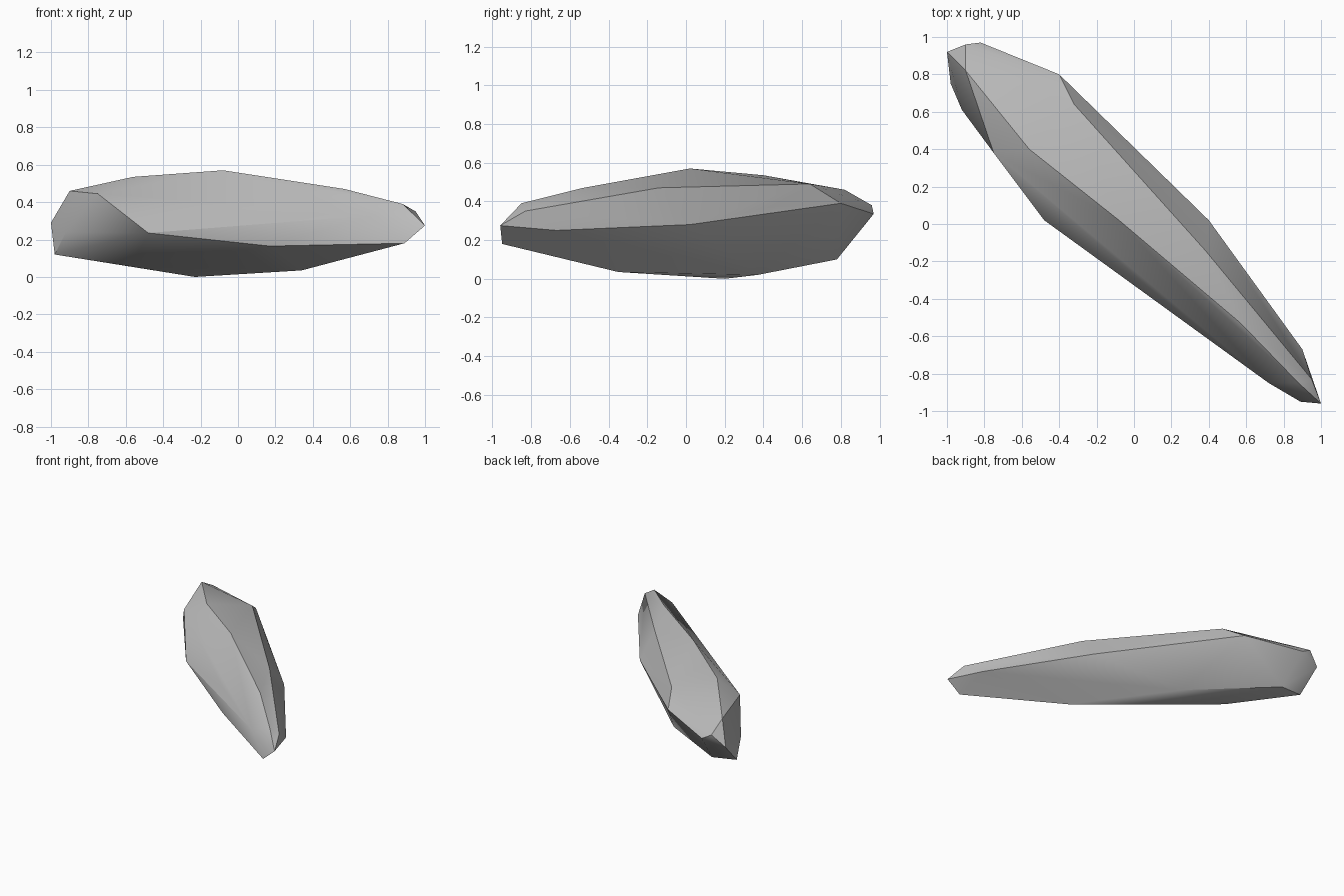
import bpy
import bmesh
import math
from mathutils import Vector

# Remove the default cube if the scene has one
default_cube = bpy.data.objects.get("Cube")
if default_cube:
    bpy.data.objects.remove(default_cube, do_unlink=True)


def make_material(name, value):
    """Plain grey stone colour for viewport and render."""
    material = bpy.data.materials.new(name)
    material.use_nodes = True
    colour = (value, value, value, 1)
    material.diffuse_color = colour
    shader = next(n for n in material.node_tree.nodes if n.type == "BSDF_PRINCIPLED")
    shader.inputs["Base Color"].default_value = colour
    return material


def build_chiselled_stone(name, ridges, material, crease_angle):
    """Wrap a faceted skin around the ridge lines of a stone."""
    bm = bmesh.new()
    for ridge in ridges.values():
        for corner in ridge:
            bm.verts.new(Vector(corner))
    hull = bmesh.ops.convex_hull(bm, input=bm.verts)
    unused = hull["geom_interior"] + hull["geom_unused"]
    loose = {v for v in unused if isinstance(v, bmesh.types.BMVert)}
    bmesh.ops.delete(bm, geom=list(loose), context="VERTS")
    bmesh.ops.recalc_face_normals(bm, faces=bm.faces)

    mesh = bpy.data.meshes.new(name)
    bm.to_mesh(mesh)
    bm.free()
    mesh.materials.append(material)
    stone = bpy.data.objects.new(name, mesh)
    bpy.context.collection.objects.link(stone)

    # Soft shading over shallow creases, crisp chiselled edges elsewhere
    bpy.ops.object.select_all(action="DESELECT")
    stone.select_set(True)
    bpy.context.view_layer.objects.active = stone
    bpy.ops.object.shade_smooth_by_angle(angle=math.radians(crease_angle))
    return stone


# Ridge lines, each running from the blunt end to the pointed end
stone_ridges = {
    "crown": [(-.9, .82, .46), (-.56, .4, .535), (-.08, .02, .57),
              (.57, -.53, .47), (.88, -.85, .39)],
    "back_shoulder": [(-.9, .96, .38), (-.32, .64, .49),
                      (.38, -.14, .47), (.95, -.83, .35)],
    "back_waist": [(-.82, .97, .335), (-.4, .8, .39), (-.04, .43, .37),
                   (.4, .02, .28), (.9, -.67, .25), (1, -.96, .275)],
    "back_foot": [(-.78, .78, .1), (-.15, .37, .02), (.46, -.4, .15)],
    "keel": [(-.98, .75, .12), (-.57, .37, .055),
             (-.23, .2, 0), (.34, -.35, .035)],
    "front_foot": [(-.92, .61, .24), (-.48, .02, .235),
                   (.17, -.44, .165), (.89, -.95, .18)],
    "front_shoulder": [(-1, .92, .29), (-.75, .38, .445),
                       (.08, -.34, .345), (.72, -.85, .33)],
}

stone_grey = make_material("stone grey", .5)
build_chiselled_stone("long_stone", stone_ridges, stone_grey, 30)
